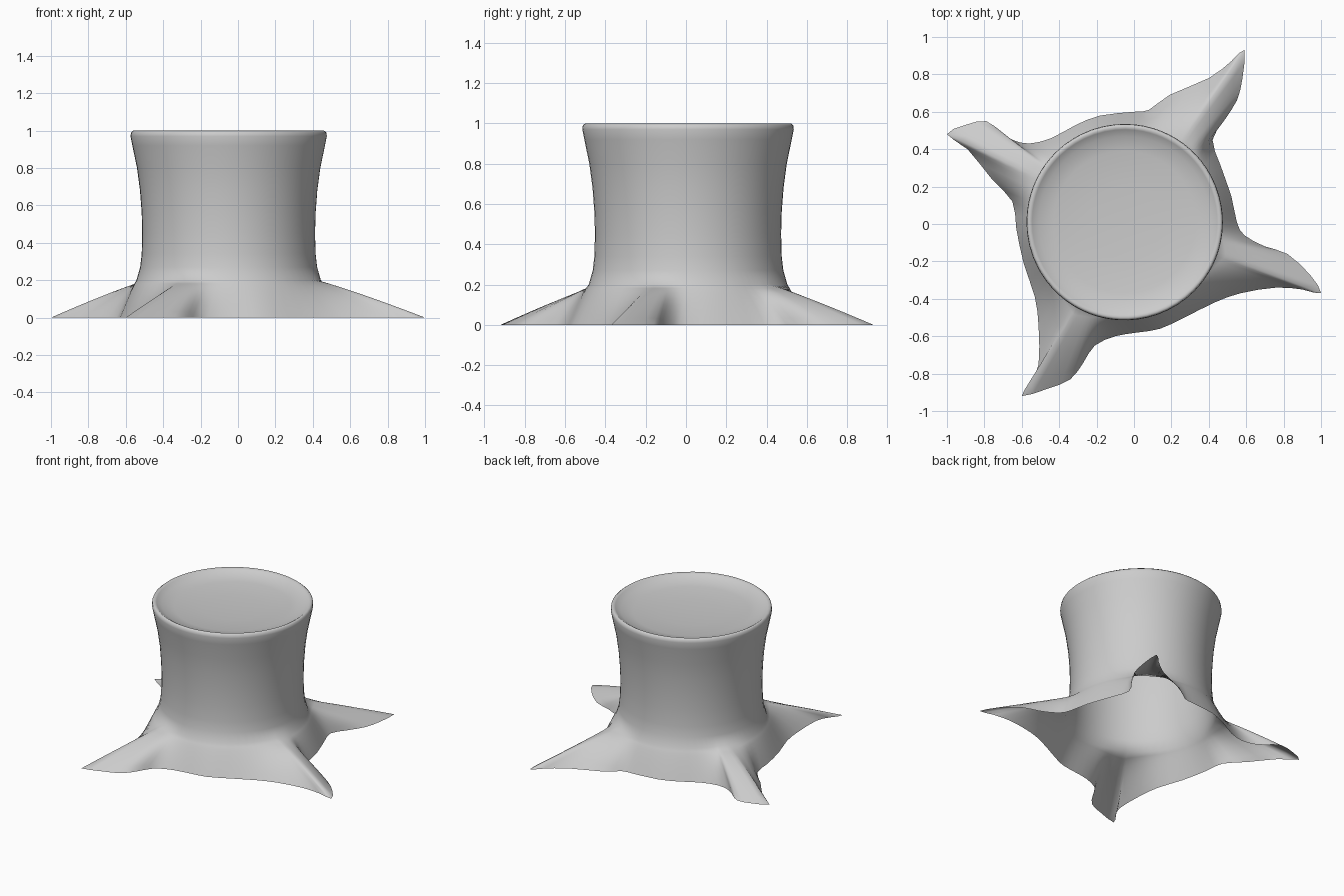
import bpy, math
from mathutils import Vector

if "Cube" in bpy.data.objects:
    bpy.data.objects.remove(bpy.data.objects["Cube"])

CX, CY = -0.05, 0.01

# Ground outline of the four curling roots, counter-clockwise from the right tip
OUTLINE = [
    (1.00, -.37), (.94, -.27), (.82, -.16), (.70, -.12), (.59, -.06), (.55, .01),
    (.52, .15), (.46, .32), (.42, .45), (.48, .55), (.55, .66), (.58, .78),
    (.59, .93), (.52, .87), (.40, .78), (.19, .69), (.08, .61), (0, .60),
    (-.18, .58), (-.31, .53), (-.44, .46), (-.56, .43), (-.65, .45), (-.71, .49),
    (-.79, .55), (-.90, .53), (-1.0, .48), (-.89, .40), (-.76, .24), (-.65, .12),
    (-.63, -.02), (-.59, -.21), (-.53, -.39), (-.51, -.55), (-.51, -.75), (-.55, -.84),
    (-.60, -.92), (-.46, -.88), (-.34, -.83), (-.27, -.74), (-.21, -.65), (-.10, -.60),
    (.02, -.58), (.14, -.56), (.27, -.50), (.43, -.42), (.57, -.37), (.76, -.34), (.90, -.35)]

# Dished top, rounded rim and waisted trunk as (radius, z)
PROFILE = [(.20, .945), (.38, .955), (.46, .97), (.495, .99), (.51, 1.0), (.522, .99),
           (.525, .97), (.515, .92), (.49, .80), (.474, .68), (.465, .56), (.462, .45),
           (.465, .34), (.473, .27)]
ROOT_R, ROOT_Z = .493, .2
STEPS = [0, .12, .25, .4, .55, .7, .85, 1]


def refine(pts):
    """Insert a Catmull-Rom midpoint between neighbours."""
    n, out = len(pts), []
    for i in range(n):
        a, b, c, d = (Vector(pts[(i + k) % n]) for k in (-1, 0, 1, 2))
        out += [b, (9 * (b + c) - a - d) / 16]
    return out


pts = refine(OUTLINE)
n = len(pts)

# Trunk angle for every outline point, relaxed so the columns spread evenly
ang = []
for p in pts:
    a = math.atan2(p.y - CY, p.x - CX)
    while ang and a < ang[-1] - math.pi:
        a += 2 * math.pi
    ang.append(a)
for _ in range(12):
    ang = [((ang[i - 1] - (2 * math.pi if i == 0 else 0)) + 2 * ang[i]
            + ang[(i + 1) % n] + (2 * math.pi if i == n - 1 else 0)) / 4 for i in range(n)]


def ring(r, z):
    return [Vector((CX + r * math.cos(a), CY + r * math.sin(a), z)) for a in ang]


# Trunk rings, then root rings lofted down to the outline
rings = [ring(r, z) for r, z in PROFILE]
base = ring(ROOT_R, ROOT_Z)
for s in STEPS:
    rings.append([Vector((b.x + (p.x - b.x) * s, b.y + (p.y - b.y) * s,
                          ROOT_Z * (1 - s ** 1.12))) for b, p in zip(base, pts)])

verts = [v for r in rings for v in r]
faces = [(k * n + i, (k + 1) * n + i, (k + 1) * n + (i + 1) % n, k * n + (i + 1) % n)
         for k in range(len(rings) - 1) for i in range(n)]
# Cut surface fan; the underside stays open
verts.append(Vector((CX, CY, .94)))
faces += [(len(verts) - 1, i, (i + 1) % n) for i in range(n)]

mesh = bpy.data.meshes.new("tree_stump")
mesh.from_pydata(verts, [], faces)
mesh.polygons.foreach_set("use_smooth", [True] * len(faces))
mesh.update()
bpy.context.collection.objects.link(bpy.data.objects.new("tree_stump", mesh))
